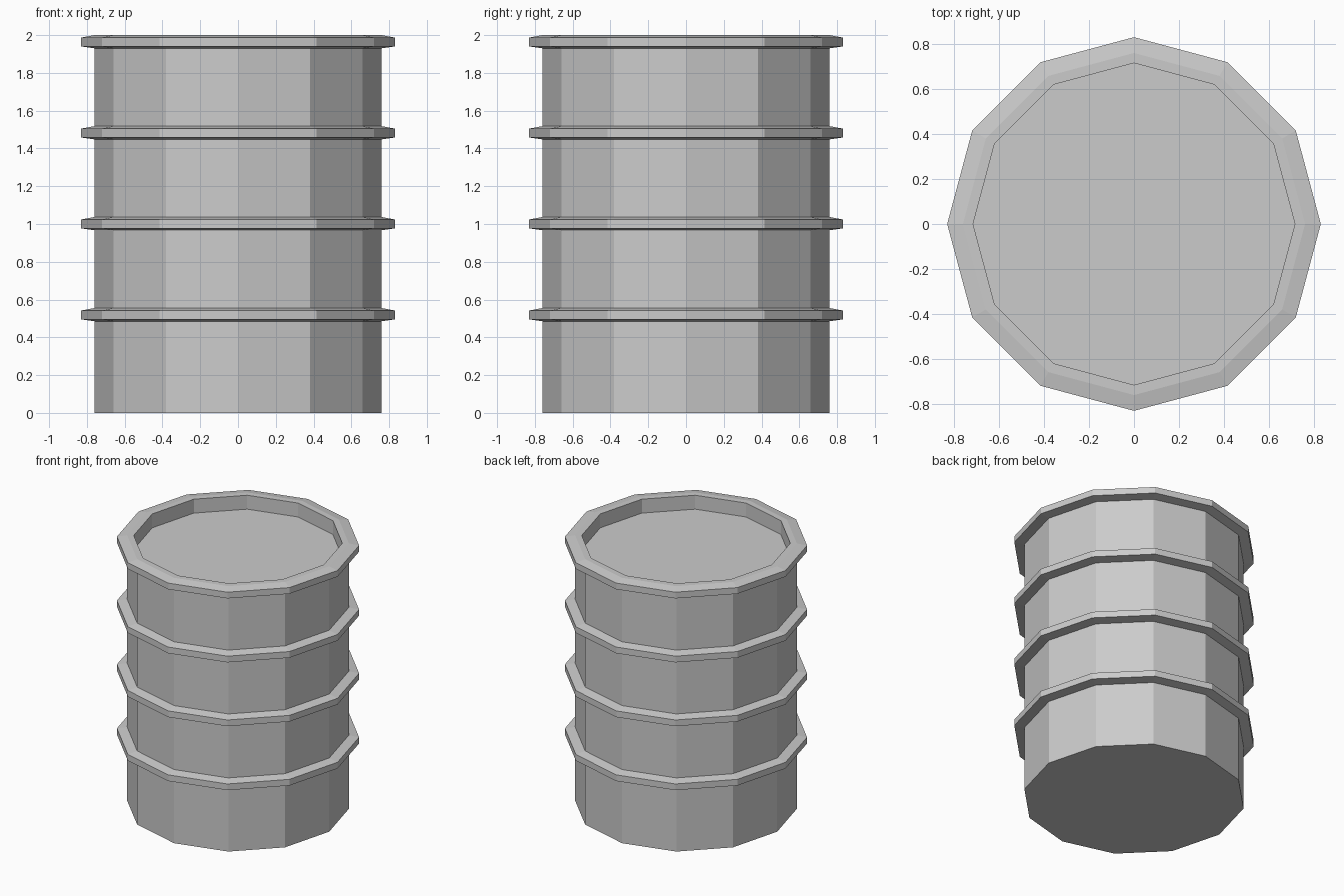
import bpy, bmesh
from math import cos, sin, tau

if "Cube" in bpy.data.objects:
    bpy.data.objects.remove(bpy.data.objects["Cube"])

SIDES = 12
BODY_R, RING_R, LID_R = 0.76, 0.83, 0.715


def lathe(name, profile):
    """Revolve a (radius, z) profile into a closed, flat-faced solid."""
    bm = bmesh.new()
    rings = [[bm.verts.new((r * cos(tau * i / SIDES), r * sin(tau * i / SIDES), z))
              for i in range(SIDES)] for r, z in profile]
    for a, b in zip(rings, rings[1:]):
        for i in range(SIDES):
            j = (i + 1) % SIDES
            bm.faces.new((a[i], a[j], b[j], b[i]))
    bm.faces.new(rings[0][::-1])
    bm.faces.new(rings[-1])
    bmesh.ops.recalc_face_normals(bm, faces=bm.faces)
    mesh = bpy.data.meshes.new(name)
    bm.to_mesh(mesh)
    bm.free()
    obj = bpy.data.objects.new(name, mesh)
    bpy.context.collection.objects.link(obj)
    return obj


# Barrel wall with bevelled hoops; the last hoop is the top rim
profile = [(BODY_R, 0)]
for z in (0.485, 0.967, 1.448, 1.93):
    profile += [(BODY_R, z), (RING_R, z + 0.01), (RING_R, z + 0.057), (BODY_R, z + 0.07)]

# Rim lip and sunken lid
profile += [(LID_R, 2.0), (LID_R, 1.895)]
lathe("barrel", profile)
